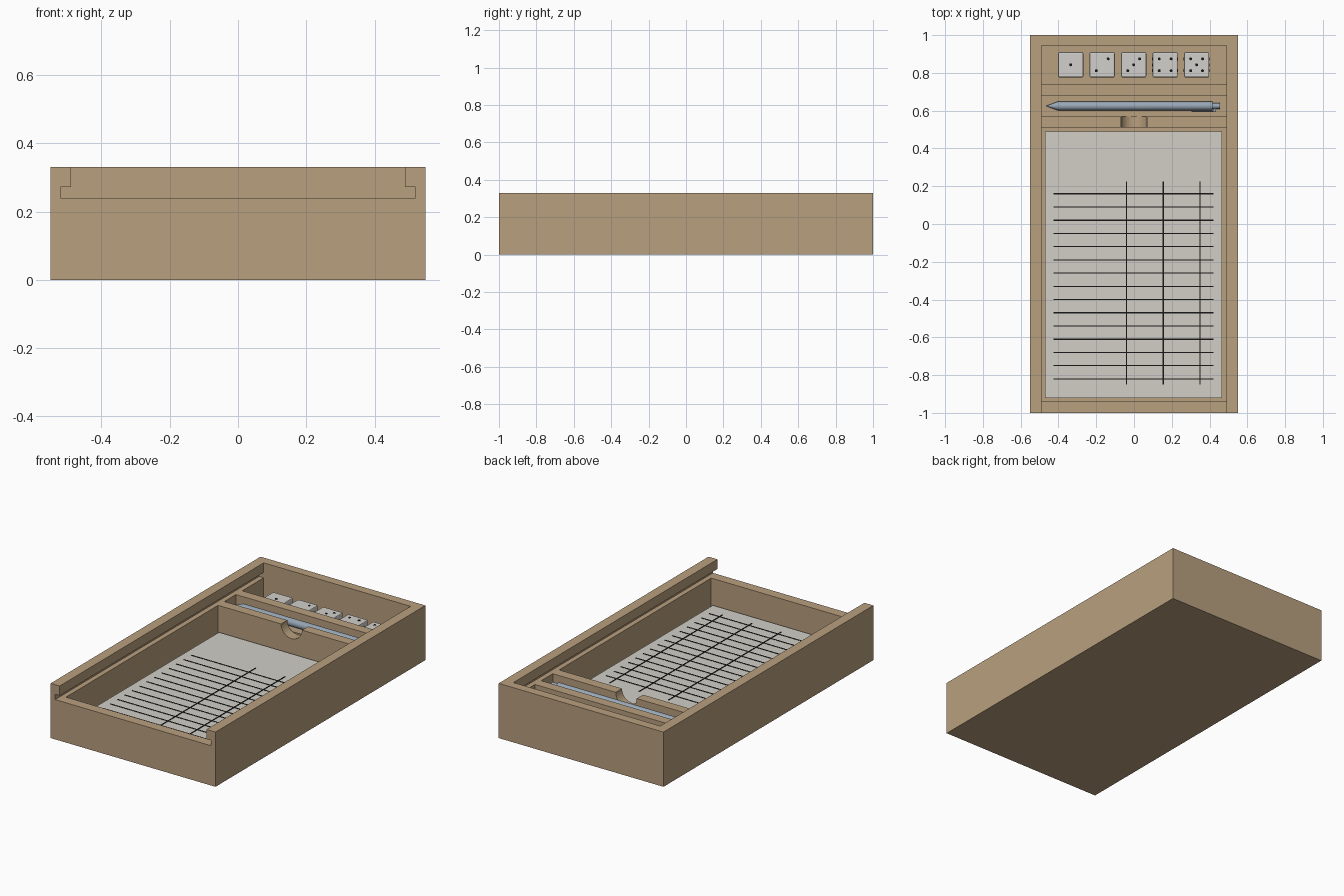
import bpy, bmesh, math
from mathutils import Matrix, Vector

if "Cube" in bpy.data.objects:
    bpy.data.objects.remove(bpy.data.objects["Cube"])


def material(name, rgb):
    m = bpy.data.materials.new(name)
    m.diffuse_color = (*rgb, 1)
    m.use_nodes = True
    m.node_tree.nodes["Principled BSDF"].inputs["Base Color"].default_value = m.diffuse_color
    return m


WOOD = material("wood", (0.485, 0.350, 0.210))
PAPER = material("paper", (0.640, 0.620, 0.565))
BONE = material("die_white", (0.640, 0.630, 0.600))
INK = material("ink_black", (0.008, 0.008, 0.008))
STEEL = material("pen_steel", (0.31, 0.38, 0.46))


def finish(bm, name, mat):
    bmesh.ops.recalc_face_normals(bm, faces=bm.faces)
    me = bpy.data.meshes.new(name)
    bm.to_mesh(me)
    bm.free()
    ob = bpy.data.objects.new(name, me)
    bpy.context.collection.objects.link(ob)
    me.materials.append(mat)
    return ob


def add_box(bm, x, y, z):
    vs = bmesh.ops.create_cube(bm, size=1)["verts"]
    for v in vs:
        v.co = [lo + (c + 0.5) * (hi - lo) for c, (lo, hi) in zip(v.co, (x, y, z))]
    return vs


def box(name, x, y, z, mat):
    bm = bmesh.new()
    add_box(bm, x, y, z)
    return finish(bm, name, mat)


def panel(name, profile, y0, y1, mat=WOOD):
    """Extrude an x-z outline from y0 to y1."""
    bm = bmesh.new()
    f = bm.faces.new([bm.verts.new((x, y0, z)) for x, z in profile])
    ext = bmesh.ops.extrude_face_region(bm, geom=[f])["geom"]
    for v in ext:
        if isinstance(v, bmesh.types.BMVert):
            v.co.y = y1
    return finish(bm, name, mat)


def cut(ob, cutter):
    cutter.hide_render = True
    md = ob.modifiers.new("cut", "BOOLEAN")
    md.object = cutter
    md.operation = "DIFFERENCE"
    md.solver = "EXACT"
    bpy.context.view_layer.objects.active = ob
    bpy.ops.object.modifier_apply(modifier=md.name)
    bpy.data.objects.remove(cutter)


W, IN, B, LEDGE, TOP = 0.55, 0.49, 0.06, 0.24, 0.33
FRONT, BACK = -0.94, 0.945


def fingered(top, fingers):
    """Wall outline with box-joint fingers reaching the outer corners."""
    right = [(IN, B)]
    for a, b in fingers:
        right += [(IN, a), (W, a), (W, b), (IN, b)]
    right.append((IN, top))
    return right + [(-x, z) for x, z in reversed(right)]


# base and jointed end walls
box("base_board", (-W, W), (-1, 1), (0, B), WOOD)
front_fingers = [(0.12, 0.18)]
back_fingers = [(0.12, 0.18), (0.24, 0.30)]
panel("front_wall", fingered(LEDGE, front_fingers), -1, FRONT)
panel("back_wall", fingered(TOP, back_fingers), BACK, 1)

# side walls with lid groove and finger sockets
for side, s in (("left", -1), ("right", 1)):
    wall = box(side + "_wall", sorted((s * IN, s * W)), (-1, 1), (B, TOP), WOOD)
    cut(wall, box("groove_cutter", sorted((s * 0.4, s * 0.52)), (-1.1, BACK), (LEDGE, 0.272), WOOD))
    for a, b in front_fingers:
        cut(wall, box("socket_cutter", sorted((s * 0.4, s * 0.6)), (-1.1, FRONT), (a, b), WOOD))
    for a, b in back_fingers:
        cut(wall, box("socket_cutter", sorted((s * 0.4, s * 0.6)), (BACK, 1.1), (a, b), WOOD))

# dividers, front one with a half-round finger notch
notch = [(0.07 * math.cos(t), LEDGE - 0.07 * math.sin(t))
         for t in [math.pi * i / 16 for i in range(17)]]
panel("notched_divider", [(-IN, B), (IN, B), (IN, LEDGE)] + notch + [(-IN, LEDGE)], 0.51, 0.57)
box("rear_divider", (-IN, IN), (0.68, 0.74), (B, LEDGE), WOOD)
box("pen_tray_floor", (-IN, IN), (0.57, 0.68), (B, 0.18), WOOD)

# score pad with printed lines
PAD = 0.09
box("paper_pad", (-0.47, 0.465), (-0.92, 0.49), (B, PAD), PAPER)
bm = bmesh.new()
for i in range(15):
    y = 0.16 - 0.07 * i
    add_box(bm, (-0.425, 0.42), (y - 0.003, y + 0.003), (PAD, PAD + 0.002))
for x in (-0.04, 0.155, 0.35):
    add_box(bm, (x - 0.003, x + 0.003), (-0.85, 0.225), (PAD, PAD + 0.0025))
finish(bm, "pad_lines", INK)

# pen lying along x
PY, PZ = 0.625, 0.204
outline = [(-0.462, 0.002), (-0.445, 0.008), (-0.405, 0.023), (0.415, 0.023),
           (0.415, 0.015), (0.455, 0.015)]
bm = bmesh.new()
N = 16
rings = [[bm.verts.new((x, PY + r * math.cos(2 * math.pi * k / N), PZ + r * math.sin(2 * math.pi * k / N)))
          for k in range(N)] for x, r in outline]
for a, b in zip(rings, rings[1:]):
    for k in range(N):
        bm.faces.new((a[k], a[(k + 1) % N], b[(k + 1) % N], b[k]))
bm.faces.new(rings[0])
bm.faces.new(rings[-1])
pen = finish(bm, "pen", STEEL)
bpy.ops.object.select_all(action="DESELECT")
pen.select_set(True)
bpy.context.view_layer.objects.active = pen
bpy.ops.object.shade_smooth_by_angle(angle=math.radians(30))
bm = bmesh.new()
add_box(bm, (0.305, 0.435), (0.592, 0.598), (PZ - 0.007, PZ + 0.007))
add_box(bm, (0.42, 0.435), (0.592, PY), (PZ - 0.007, PZ + 0.007))
finish(bm, "pen_clip", STEEL)

# dice with pips on top and sides
H = 0.0665
D = 0.037
PIPS = {1: [(0, 0)], 2: [(-1, -1), (1, 1)], 3: [(-1, -1), (0, 0), (1, 1)],
        4: [(-1, -1), (-1, 1), (1, -1), (1, 1)]}
PIPS[5] = PIPS[4] + [(0, 0)]
PIPS[6] = PIPS[4] + [(-1, 0), (1, 0)]
SIDES = {1: (2, 3), 2: (1, 3), 3: (1, 2), 4: (1, 2), 5: (1, 3)}
for n in range(1, 6):
    c = Vector((-0.335 + 0.1667 * (n - 1), 0.843, B + H))
    bm = bmesh.new()
    add_box(bm, *[(c[i] - H, c[i] + H) for i in range(3)])
    bmesh.ops.bevel(bm, geom=bm.edges[:], offset=0.006, segments=2, profile=0.5, affect="EDGES")
    finish(bm, f"die_{n}", BONE)
    bm = bmesh.new()
    a, b = SIDES[n]
    turns = [(n, Matrix())]
    for k, v in enumerate((a, b, 7 - a, 7 - b)):
        turns.append((v, Matrix.Rotation(k * math.pi / 2, 4, "Z") @ Matrix.Rotation(math.pi / 2, 4, "X")))
    for value, rot in turns:
        for u, w in PIPS[value]:
            m = Matrix.Translation(c) @ rot @ Matrix.Translation((u * D * 0.85, w * D * 0.85, H + 0.0005))
            bmesh.ops.create_cone(bm, cap_ends=True, segments=12, radius1=0.008,
                                  radius2=0.008, depth=0.003, matrix=m)
    finish(bm, f"die_{n}_pips", INK)
